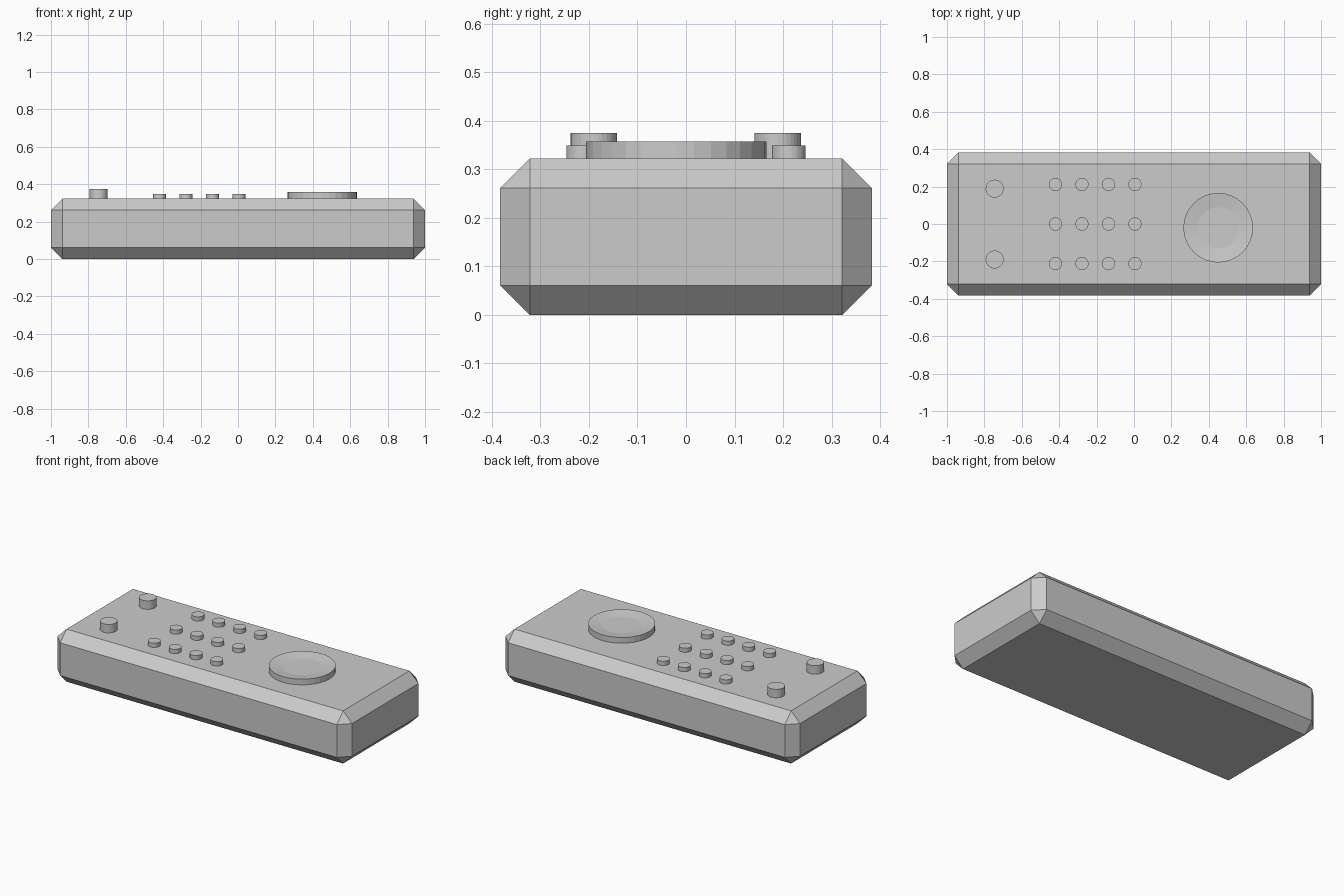
import bpy, bmesh, math

if "Cube" in bpy.data.objects:
    bpy.data.objects.remove(bpy.data.objects["Cube"])

TOP = 0.323   # height of the body's upper face


def make_object(name, bm):
    bmesh.ops.recalc_face_normals(bm, faces=bm.faces)
    mesh = bpy.data.meshes.new(name)
    bm.to_mesh(mesh)
    bm.free()
    obj = bpy.data.objects.new(name, mesh)
    bpy.context.collection.objects.link(obj)
    return obj


def lathe(name, x, y, rings, sides=32):
    """Closed round part from (radius, z) rings, bottom first."""
    bm = bmesh.new()
    loops = []
    for r, z in rings:
        loops.append([bm.verts.new((x + r * math.cos(2 * math.pi * i / sides),
                                    y + r * math.sin(2 * math.pi * i / sides), z))
                      for i in range(sides)])
    for a, b in zip(loops, loops[1:]):
        for i in range(sides):
            j = (i + 1) % sides
            bm.faces.new((a[i], a[j], b[j], b[i]))
    bm.faces.new(loops[0][::-1])
    bm.faces.new(loops[-1])
    return make_object(name, bm)


# Body: box with a single flat chamfer on every edge
bm = bmesh.new()
bmesh.ops.create_cube(bm, size=1)
bmesh.ops.scale(bm, vec=(2.0, 0.766, TOP), verts=bm.verts)
bmesh.ops.translate(bm, vec=(0, 0, TOP / 2), verts=bm.verts)
body = make_object("body", bm)
chamfer = body.modifiers.new("chamfer", 'BEVEL')
chamfer.width = 0.061
chamfer.segments = 1

# Dial with a shallow dished top
lathe("dial", 0.45, -0.02,
      [(0.186, TOP - 0.02), (0.186, 0.358), (0.11, 0.348)])

# Keypad: four columns of three small buttons
for col in range(4):
    for row in range(3):
        lathe(f"key_{col}_{row}", -0.42 + col * 0.1417, (row - 1) * 0.2118,
              [(0.035, TOP - 0.02), (0.035, 0.349)])

# Two taller buttons at the end
for side, y in (("front", -0.19), ("back", 0.189)):
    lathe(f"end_button_{side}", -0.745, y, [(0.048, TOP - 0.02), (0.048, 0.375)])
